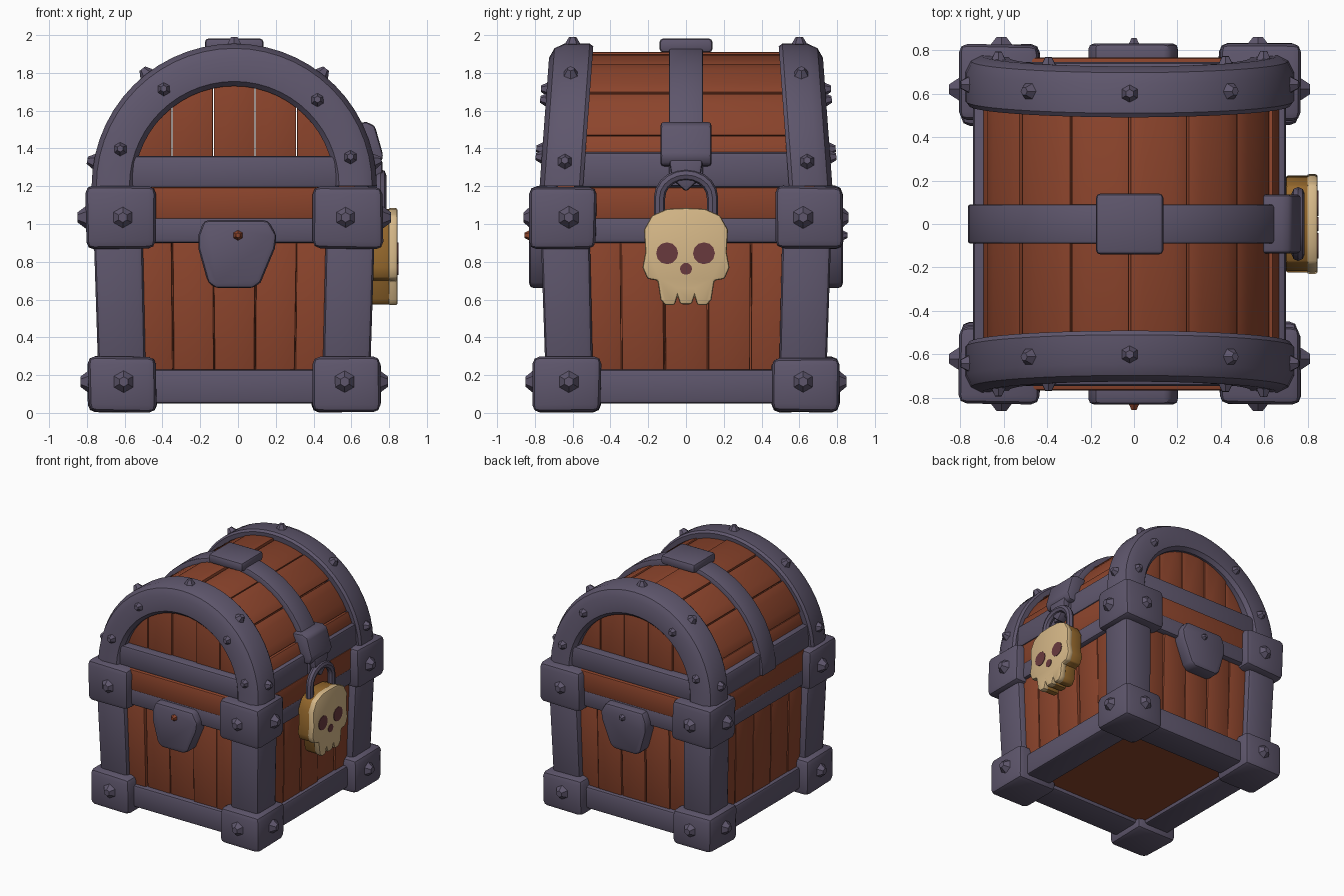
import bpy, bmesh, math, random
from mathutils import Vector

if "Cube" in bpy.data.objects:
    bpy.data.objects.remove(bpy.data.objects["Cube"])

random.seed(4)
CZ = 1.2          # centre height of the round lid
SHIFT = -0.02     # chest sits slightly left because the lock sticks out right


def material(name, col):
    m = bpy.data.materials.new(name)
    m.diffuse_color = (*col, 1)
    m.use_nodes = True
    m.node_tree.nodes["Principled BSDF"].inputs["Base Color"].default_value = m.diffuse_color
    return m


WOOD = material("red_brown_wood", (0.262, 0.058, 0.025))
METAL = material("purple_grey_iron", (0.112, 0.093, 0.150))
BONE = material("bone", (0.672, 0.479, 0.246))
BRASS = material("brown_lock_body", (0.305, 0.141, 0.026))
HOLE = material("dark_red_sockets", (0.141, 0.042, 0.048))


def finish(name, bm, mat, bevel=0.0, seg=2):
    bmesh.ops.recalc_face_normals(bm, faces=bm.faces)
    me = bpy.data.meshes.new(name)
    bm.to_mesh(me)
    bm.free()
    me.materials.append(mat)
    ob = bpy.data.objects.new(name, me)
    bpy.context.collection.objects.link(ob)
    ob.location.x = SHIFT
    if bevel:
        b = ob.modifiers.new("bevel", 'BEVEL')
        b.width, b.segments, b.limit_method = bevel, seg, 'ANGLE'
        b.angle_limit = math.radians(35)
    return ob


def box(name, c, s, mat, bevel=0.02, foot=1.0, wobble=0.0):
    """Box by centre and size; foot scales the lower corners towards the z axis."""
    bm = bmesh.new()
    bmesh.ops.create_cube(bm, size=1)
    for v in bm.verts:
        low = v.co.z < 0
        v.co = Vector([c[i] + v.co[i] * s[i] for i in range(3)])
        if low:
            v.co.x *= foot
            v.co.y *= foot
        v.co += Vector([random.uniform(-wobble, wobble) for _ in range(3)])
    return finish(name, bm, mat, bevel)


def prism(name, pts, axis, d0, d1, mat, bevel=0.0):
    """Extrude a 2D outline (horizontal, z) along x or y."""
    bm = bmesh.new()
    rings = [[bm.verts.new((d, u, v) if axis == 'x' else (u, d, v)) for u, v in pts]
             for d in (d0, d1)]
    n = len(pts)
    bm.faces.new(rings[0])
    bm.faces.new(rings[1][::-1])
    for i in range(n):
        bm.faces.new((rings[0][i], rings[0][(i + 1) % n], rings[1][(i + 1) % n], rings[1][i]))
    return finish(name, bm, mat, bevel)


def hoop(name, prof, a0, a1, n, mat, bevel=0.0, lean=0.0):
    """Sweep a (radius, y) profile around the lid axis; lean pulls the top inwards."""
    bm = bmesh.new()
    rings = []
    for i in range(n + 1):
        a = math.radians(a0 + (a1 - a0) * i / n)
        ring = []
        for r, y in prof:
            h = r * math.sin(a)
            ring.append(bm.verts.new((r * math.cos(a), y - math.copysign(lean * h / 0.75, y), CZ + h)))
        rings.append(ring)
    k = len(prof)
    for p, q in zip(rings, rings[1:]):
        for j in range(k):
            bm.faces.new((p[j], p[(j + 1) % k], q[(j + 1) % k], q[j]))
    bm.faces.new(rings[0])
    bm.faces.new(rings[-1][::-1])
    return finish(name, bm, mat, bevel)


def stud(name, loc, normal, r, h, mat=METAL, sides=6):
    """Blunt faceted rivet or, when very thin, a disc."""
    bm = bmesh.new()
    bmesh.ops.create_cone(bm, cap_ends=True, segments=sides, radius1=r,
                          radius2=r * (0.35 if h > 0.02 else 1), depth=h + 0.02)
    rot = Vector(normal).to_track_quat('Z', 'Y')
    for v in bm.verts:
        v.co = rot @ (v.co + Vector((0, 0, h / 2 - 0.01))) + Vector(loc)
    return finish(name, bm, mat)


# wooden core and floor
box("chest_core", (0, 0, 0.64), (1.28, 1.36, 1.12), WOOD, 0, 0.97)

# vertical wall planks and the rim board above them
for s in (-1, 1):
    for i in range(5):
        u = -0.44 + i * 0.22
        box("end_plank", (u, s * (0.69 + random.uniform(-.008, .008)), 0.56), (0.216, 0.06, 0.76),
            WOOD, 0.008, 0.98, 0.004)
        box("side_plank", (s * (0.65 + random.uniform(-.008, .008)), u * 1.05, 0.56), (0.06, 0.226, 0.76),
            WOOD, 0.008, 0.98, 0.004)
    box("end_rim_board", (0, s * 0.715, 1.11), (1.1, 0.10, 0.17), WOOD, 0.012)
    box("side_rim_board", (s * 0.665, 0, 1.11), (0.10, 1.2, 0.17), WOOD, 0.012)

# lid staves
for i in range(8):
    r = 0.705 + random.uniform(-.01, .008)
    hoop("lid_stave", [(0.60, -0.64), (r, -0.64), (r, 0.64), (0.60, 0.64)],
         i * 22.5 + 0.3, i * 22.5 + 22.2, 4, WOOD, 0.006)

# planks closing the lid ends, rounded along the top
for s in (-1, 1):
    for i in range(5):
        a, b = -0.55 + i * 0.22 + 0.002, -0.55 + (i + 1) * 0.22 - 0.002
        d = s * (0.675 + random.uniform(-.006, .006))
        top = [(b + (a - b) * t / 4, CZ + math.sqrt(0.62 ** 2 - (b + (a - b) * t / 4) ** 2)) for t in range(5)]
        prism("lid_end_plank", [(a, 1.2), (b, 1.2)] + top, 'y', s * 0.60, d, WOOD, 0.006)

# iron bars along the base, rim and lid
for s in (-1, 1):
    box("base_bar_end", (0, s * 0.615, 0.14), (1.2, 0.25, 0.18), METAL, 0.02)
    box("base_bar_side", (s * 0.585, 0, 0.14), (0.23, 1.2, 0.18), METAL, 0.02)
    box("rim_bar_end", (0, s * 0.70, 0.97), (1.2, 0.13, 0.14), METAL, 0.02)
    box("rim_bar_side", (s * 0.66, 0, 0.97), (0.11, 1.2, 0.14), METAL, 0.02)
    box("lid_bar_end", (0, s * 0.67, 1.275), (1.12, 0.15, 0.17), METAL, 0.02)
    box("lid_bar_side", (s * 0.655, 0, 1.285), (0.13, 1.2, 0.19), METAL, 0.025)

# corner posts with iron blocks and rivets
for sx in (-1, 1):
    for sy in (-1, 1):
        box("corner_post", (sx * 0.615, sy * 0.64, 0.58), (0.26, 0.26, 0.8), METAL, 0.03, 0.965)
        box("foot_block", (sx * 0.592, sy * 0.632, 0.15), (0.36, 0.36, 0.29), METAL, 0.04, 1.0, 0.006)
        box("rim_block", (sx * 0.60, sy * 0.652, 1.035), (0.37, 0.35, 0.33), METAL, 0.04, 1.0, 0.006)
        stud("foot_rivet_end", (sx * 0.585, sy * 0.81, 0.165), (0, sy, 0), 0.075, 0.04)
        stud("foot_rivet_side", (sx * 0.77, sy * 0.62, 0.165), (sx, 0, 0), 0.075, 0.045)
        stud("rim_rivet_end", (sx * 0.59, sy * 0.825, 1.035), (0, sy, 0), 0.075, 0.035)
        stud("rim_rivet_side", (sx * 0.785, sy * 0.62, 1.035), (sx, 0, 0), 0.075, 0.045)

# heavy lid arches with rivets on the rim and on the face
for s in (-1, 1):
    prof = [(0.53, 0.55), (0.53, 0.735), (0.555, 0.765), (0.68, 0.775), (0.73, 0.75),
            (0.755, 0.70), (0.755, 0.565), (0.74, 0.545)]
    hoop("lid_arch", [(r, s * y) for r, y in prof], 0, 180, 28, METAL, 0, 0.055)
    for deg in (10, 52, 90, 128, 170):
        a = math.radians(deg)
        n = (math.cos(a), 0, math.sin(a))
        stud("arch_rim_rivet", (0.75 * n[0], s * (0.65 - 0.05 * n[2]), CZ + 0.75 * n[2]), n, 0.055, 0.04)
    for deg in (14, 46, 126, 162):
        a = math.radians(deg)
        stud("arch_face_rivet", (0.635 * math.cos(a), s * (0.768 - 0.05 * math.sin(a)), CZ + 0.635 * math.sin(a)),
             (0, s, 0.07), 0.05, 0.04)

# centre strap over the lid with its top plate
hoop("lid_strap", [(0.66, -0.09), (0.745, -0.09), (0.745, 0.09), (0.66, 0.09)], 0, 180, 24, METAL, 0.012)
box("strap_plate", (0, 0, 1.945), (0.31, 0.28, 0.075), METAL, 0.02)

# shield-shaped clasp plates on both ends
shield = [(-0.16, 1.02), (0.18, 1.02), (0.225, 0.94), (0.215, 0.87), (0.14, 0.69), (0.10, 0.66),
          (-0.10, 0.66), (-0.14, 0.69), (-0.19, 0.87), (-0.19, 0.94)]
for s in (-1, 1):
    prism("clasp_plate", shield, 'y', s * 0.70, s * 0.83, METAL, 0.025)
    stud("clasp_peg", (0.02, s * 0.83, 0.94), (0, s, 0), 0.038, 0.025, WOOD if s < 0 else METAL)

# hasp on the right side
prism("hasp_block", [(0.60, 1.53), (0.70, 1.54), (0.745, 1.52), (0.79, 1.36), (0.77, 1.31), (0.66, 1.30)],
      'y', -0.135, 0.135, METAL, 0.018)
prism("hasp_tongue", [(-0.09, 1.34), (0.09, 1.34), (0.075, 1.24), (0, 1.17), (-0.075, 1.24)],
      'x', 0.70, 0.785, METAL, 0.015)

# padlock shackle: a bent round bar
cu = bpy.data.curves.new("shackle", 'CURVE')
cu.dimensions = '3D'
cu.bevel_depth, cu.bevel_resolution, cu.use_fill_caps = 0.03, 2, True
path = [(-0.14, 1.0), (-0.14, 1.14)]
path += [(-0.14 * math.cos(math.pi * i / 10), 1.14 + 0.12 * math.sin(math.pi * i / 10)) for i in range(1, 10)]
path += [(0.14, 1.14), (0.14, 1.0)]
sp = cu.splines.new('POLY')
sp.points.add(len(path) - 1)
for p, (y, z) in zip(sp.points, path):
    p.co = (0.775, y, z, 1)
cu.materials.append(METAL)
shackle = bpy.data.objects.new("shackle", cu)
shackle.location.x = SHIFT
bpy.context.collection.objects.link(shackle)

# skull-shaped padlock: brown body, bone face, dark sockets
half = [(0.0, 1.085), (0.10, 1.08), (0.18, 1.045), (0.222, 0.97), (0.215, 0.85), (0.23, 0.77),
        (0.205, 0.71), (0.15, 0.70), (0.135, 0.60), (0.11, 0.57), (0.06, 0.57), (0.045, 0.62),
        (0.03, 0.575)]
outline = half + [(-y, z) for y, z in half[:0:-1]]
prism("lock_body", [(y * 0.97, 0.82 + (z - 0.82) * 0.98) for y, z in outline], 'x', 0.72, 0.83, BRASS, 0.008)
prism("skull_face", outline, 'x', 0.815, 0.865, BONE, 0.014)
for y, z, r in ((-0.10, 0.845, 0.058), (0.095, 0.845, 0.058), (0.0, 0.763, 0.032)):
    stud("skull_socket", (0.865, y, z), (1, 0, 0), r, 0.004, HOLE, 12)

# apply bevels and shade softly with crisp edges
bpy.ops.object.select_all(action='SELECT')
bpy.context.view_layer.objects.active = bpy.data.objects["chest_core"]
bpy.ops.object.convert(target='MESH')
bpy.ops.object.shade_smooth_by_angle(angle=math.radians(32))
